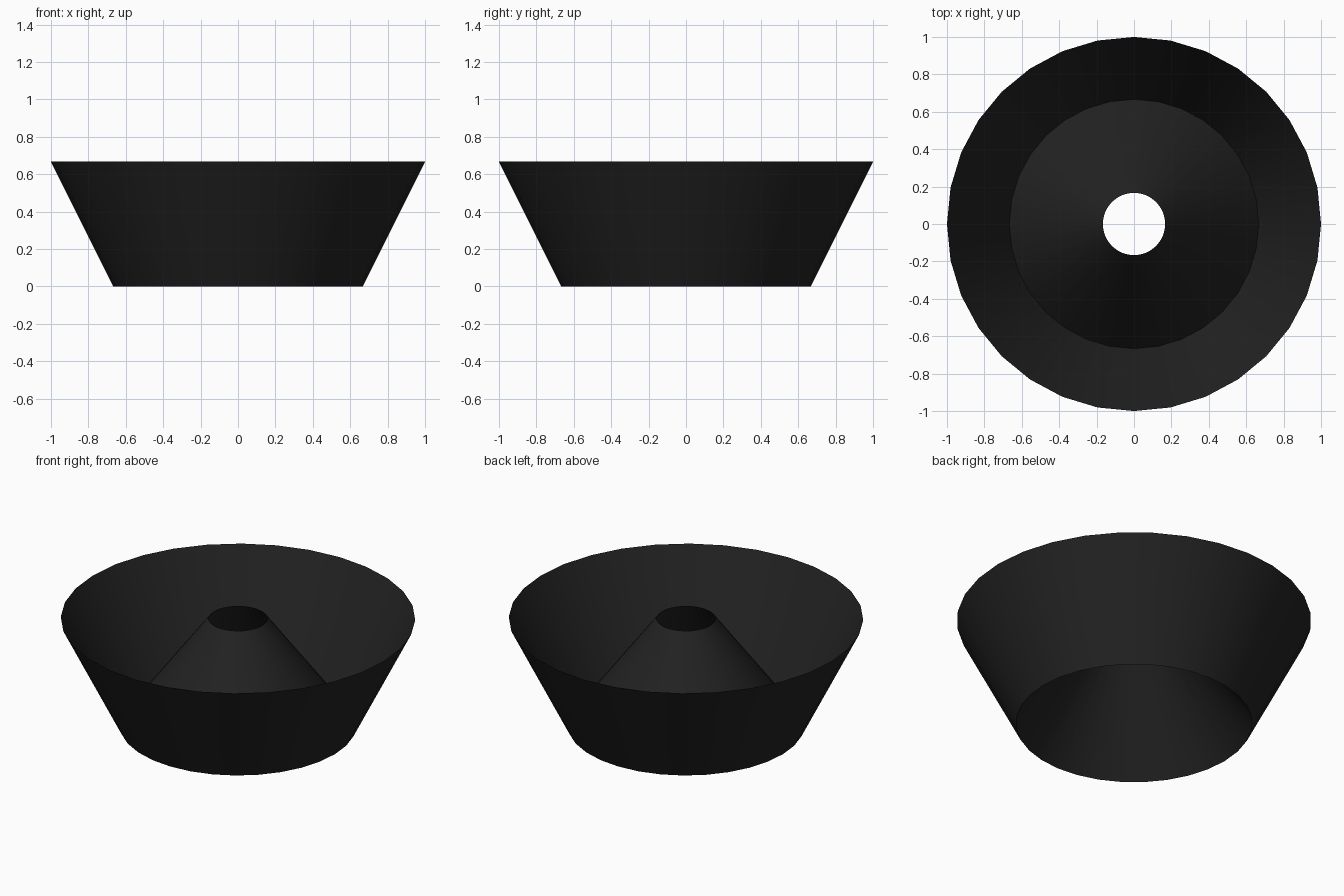
import bpy
import math

cube = bpy.data.objects.get("Cube")
if cube:
    bpy.data.objects.remove(cube, do_unlink=True)

SIDES = 32
HEIGHT = 2 / 3
BASE_RADIUS = 2 / 3

# Single dark finish
black = bpy.data.materials.new("soft black")
black.use_nodes = True
colour = (0.016, 0.016, 0.016, 1)
black.diffuse_color = colour
black.node_tree.nodes["Principled BSDF"].inputs["Base Color"].default_value = colour


def open_cone(name, top_radius):
    """Thin conical sheet, open at both ends, rising from the shared base ring."""
    bpy.ops.mesh.primitive_cone_add(
        vertices=SIDES, radius1=BASE_RADIUS, radius2=top_radius,
        depth=HEIGHT, end_fill_type='NOTHING', location=(0, 0, HEIGHT / 2))
    obj = bpy.context.object
    obj.name = name
    obj.data.materials.append(black)
    bpy.ops.object.shade_smooth_by_angle(angle=math.radians(30))
    return obj


# Flared outer wall
open_cone("outer_wall", 1)

# Central funnel, narrowing to the hole level with the rim
open_cone("center_funnel", 1 / 6)
